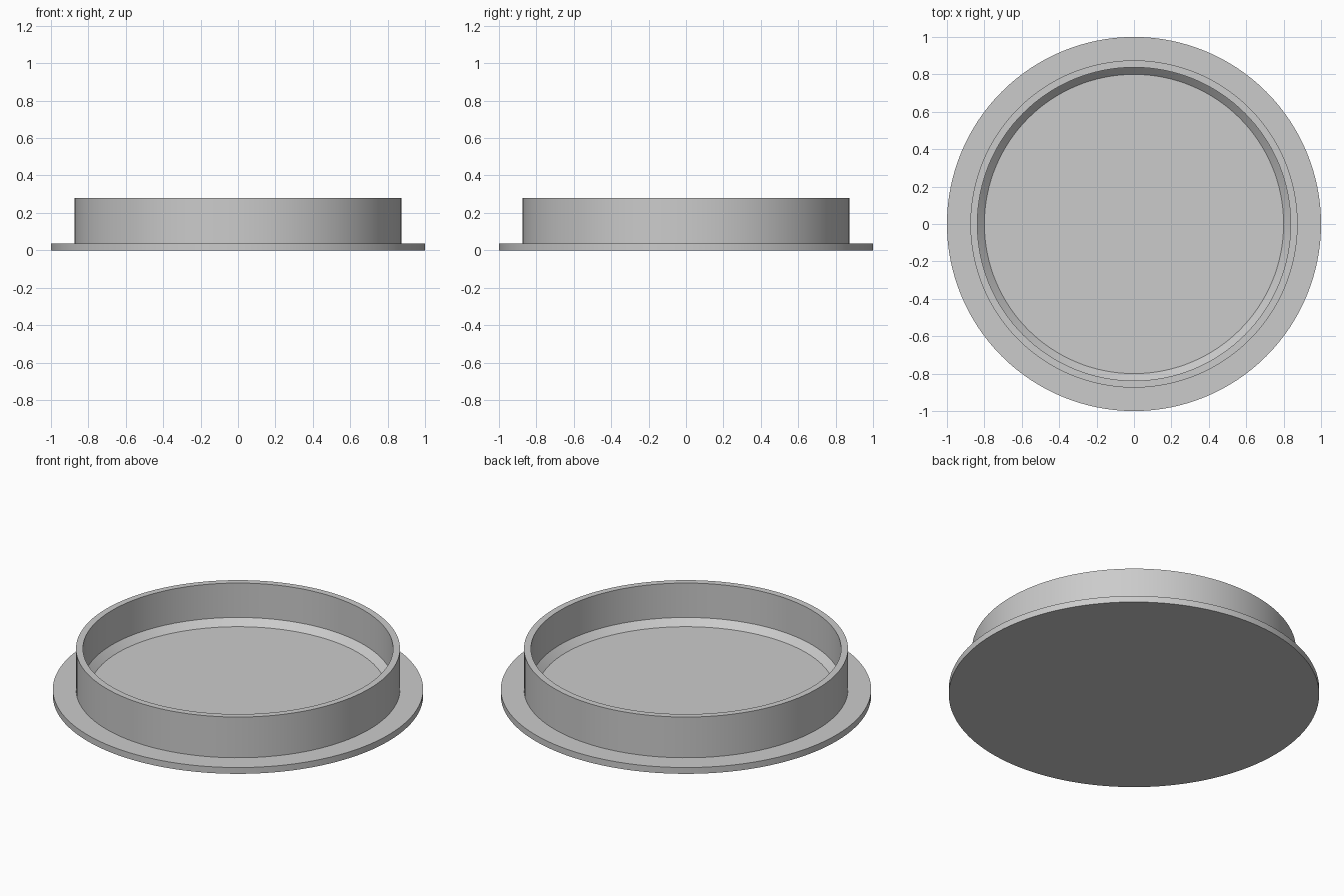
import bpy
import bmesh
import math
from mathutils import Vector

SEGMENTS = 128

cube = bpy.data.objects.get("Cube")
if cube:
    bpy.data.objects.remove(cube, do_unlink=True)

# Single plain grey material
grey = bpy.data.materials.new("light_grey")
grey.use_nodes = True
colour = (0.6, 0.6, 0.6, 1.0)
grey.diffuse_color = colour
grey.node_tree.nodes["Principled BSDF"].inputs["Base Color"].default_value = colour

# Half section as (radius, height): base, flange, wall, rim, inner chamfer, floor
flange_radius, wall_radius, bore_radius, floor_radius = 1.0, 0.875, 0.8375, 0.8
flange_top, chamfer_top, rim_top = 0.0375, 0.075, 0.28
profile = [
    (0, 0),
    (flange_radius, 0),
    (flange_radius, flange_top),
    (wall_radius, flange_top),
    (wall_radius, rim_top),
    (bore_radius, rim_top),
    (bore_radius, chamfer_top),
    (floor_radius, flange_top),
    (0, flange_top),
]

# Revolve the section into one closed solid
bm = bmesh.new()
verts = [bm.verts.new((r, 0, z)) for r, z in profile]
edges = [bm.edges.new(pair) for pair in zip(verts, verts[1:])]
bmesh.ops.spin(bm, geom=verts + edges, cent=Vector(), axis=Vector((0, 0, 1)),
               angle=math.tau, steps=SEGMENTS, use_duplicate=False)
bmesh.ops.remove_doubles(bm, verts=bm.verts, dist=0.0001)
bmesh.ops.recalc_face_normals(bm, faces=bm.faces)

mesh = bpy.data.meshes.new("flanged_cap")
bm.to_mesh(mesh)
bm.free()
mesh.materials.append(grey)
cap = bpy.data.objects.new("flanged_cap", mesh)
bpy.context.collection.objects.link(cap)

# Smooth round walls with crisp rims
bpy.ops.object.select_all(action="DESELECT")
cap.select_set(True)
bpy.context.view_layer.objects.active = cap
bpy.ops.object.shade_smooth_by_angle(angle=math.radians(30))
